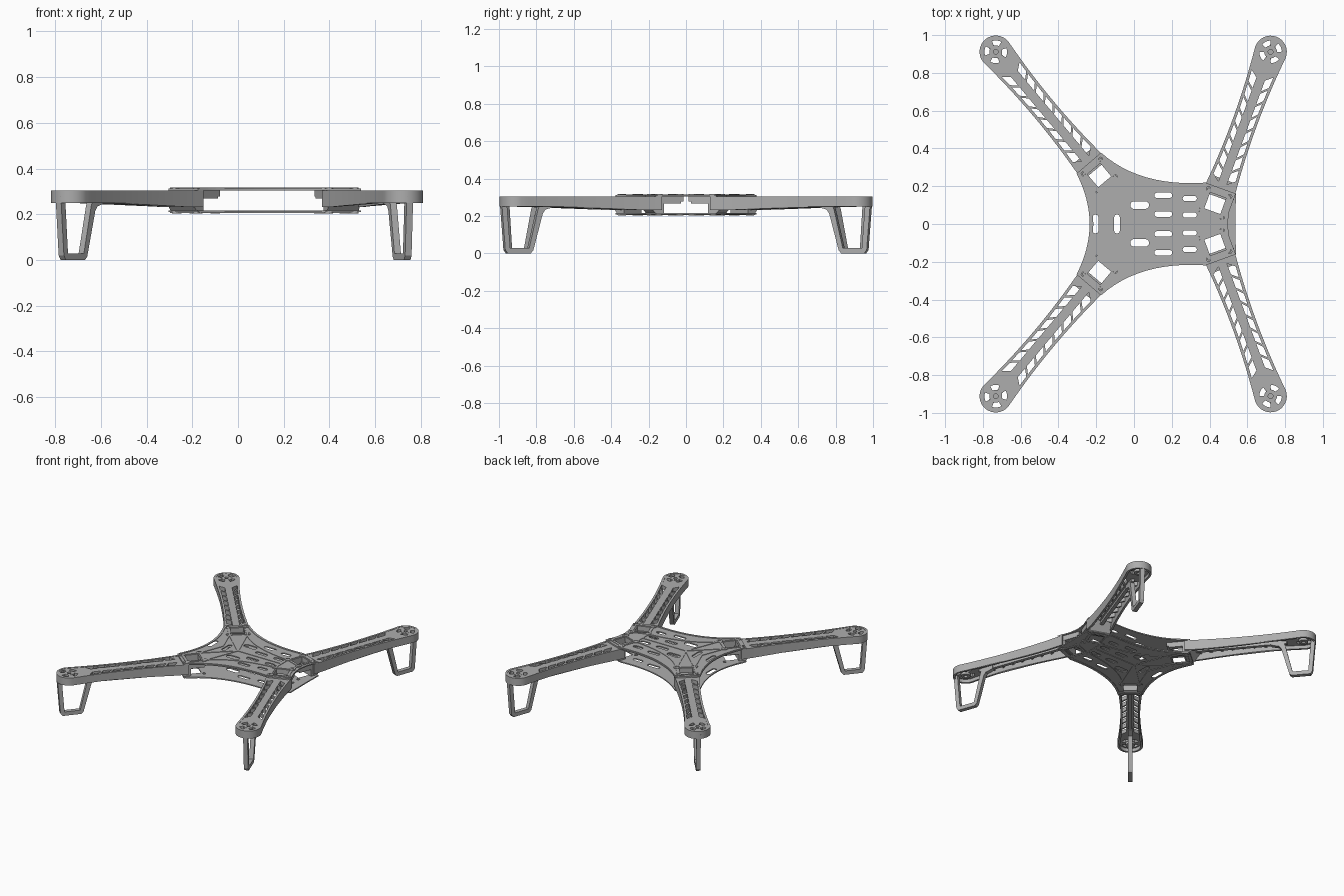
import bpy, bmesh, math
from mathutils import Matrix, Vector

if "Cube" in bpy.data.objects:
    bpy.data.objects.remove(bpy.data.objects["Cube"])

grey = bpy.data.materials.new("frame grey")
grey.diffuse_color = (0.42, 0.42, 0.42, 1)
grey.use_nodes = True
grey.node_tree.nodes["Principled BSDF"].inputs["Base Color"].default_value = grey.diffuse_color
L, R = 0.853, 0.086          # arm length to motor centre, motor pad radius


def add(name, me):
    me.materials.clear()
    me.materials.append(grey)
    me.shade_smooth()
    me.set_sharp_from_angle(angle=math.radians(30))
    ob = bpy.data.objects.new(name, me)
    bpy.context.collection.objects.link(ob)
    return ob


def slab(name, loops, z0, z1):
    """Flat sheet from an outline loop followed by hole loops."""
    cu = bpy.data.curves.new(name, 'CURVE')
    cu.dimensions, cu.fill_mode = '2D', 'BOTH'
    cu.extrude = (z1 - z0) / 2
    for loop in loops:
        sp = cu.splines.new('POLY')
        sp.points.add(len(loop) - 1)
        for p, (x, y) in zip(sp.points, loop):
            p.co = (x, y, 0, 1)
        sp.use_cyclic_u = True
    tmp = bpy.data.objects.new(name, cu)
    bpy.context.collection.objects.link(tmp)
    bpy.context.view_layer.update()
    me = bpy.data.meshes.new_from_object(tmp.evaluated_get(bpy.context.evaluated_depsgraph_get()))
    bpy.data.objects.remove(tmp)
    me.transform(Matrix.Translation((0, 0, (z0 + z1) / 2)))
    bm = bmesh.new()
    bm.from_mesh(me)
    bmesh.ops.remove_doubles(bm, verts=bm.verts, dist=1e-5)
    bmesh.ops.recalc_face_normals(bm, faces=bm.faces)
    bm.to_mesh(me)
    bm.free()
    return add(name, me)


def circle(x, y, r, n=20):
    return [(x + r * math.cos(2 * math.pi * i / n), y + r * math.sin(2 * math.pi * i / n)) for i in range(n)]


def rect(x, y, a, b):
    return [(x - a, y - b), (x + a, y - b), (x + a, y + b), (x - a, y + b)]


def slot(x, y, w, h):
    """Rounded slot, w by h."""
    r, pts = min(w, h) / 2, []
    for i in range(16):
        a = 2 * math.pi * (i + 0.5) / 16
        c, s = math.cos(a), math.sin(a)
        pts.append((x + r * c + math.copysign(w / 2 - r, c), y + r * s + math.copysign(h / 2 - r, s)))
    return pts


def bend(p, c, q, n=12):
    return [((1-t)**2 * p[0] + 2*t*(1-t) * c[0] + t*t * q[0],
             (1-t)**2 * p[1] + 2*t*(1-t) * c[1] + t*t * q[1]) for t in (i / n for i in range(n + 1))]


def mirror(pts):
    return [(x, -y) for x, y in reversed(pts)]


# Arm placements: centre of the square root opening and motor position
ROOTS = [((-0.184, 0.258), (-0.732, 0.912)), ((0.43, 0.11), (0.722, 0.908))]
FRAMES = []
for c, m in ROOTS:
    a = math.atan2(m[1] - c[1], m[0] - c[0])
    for s in (1, -1):
        FRAMES.append(Matrix.Translation((c[0], s * c[1], 0)) @ Matrix.Rotation(s * a, 4, 'Z'))


def place(M, pts):
    return [tuple((M @ Vector((u, v, 0))).xy) for u, v in pts]


# ---- Centre plates ----
bolts = [p for M in FRAMES for p in place(M, rect(0, 0, 0.06, 0.06))]
holes = [place(M, rect(0, 0, 0.045, 0.045)) for M in FRAMES]
holes += [circle(x, y, 0.011, 12) for x, y in bolts]
for s in (1, -1):
    holes.append(slot(0.03, s * 0.1, 0.1, 0.04))
    holes += [slot(0.155, s * y, 0.095, 0.028) for y in (0.052, 0.152)]
    holes += [slot(0.295, s * y, 0.075, 0.028) for y in (0.048, 0.135)]
holes += [slot(-0.205, 0, 0.035, 0.1), slot(-0.09, 0, 0.03, 0.1)]

side = bend((0.379, 0.219), (0.03, 0.195), (-0.175, 0.378)) + bend((-0.304, 0.267), (-0.235, 0.13), (-0.235, 0))
top_half = [(0.495, 0), (0.505, 0.07), (0.539, 0.161)] + side
low_half = [(0.538, 0), (0.539, 0.161)] + side
slab("top_plate", [top_half + mirror(top_half)[1:-1]] + holes, 0.305, 0.313)
slab("bottom_plate", [low_half + mirror(low_half)[1:-1]] + holes, 0.209, 0.217)

# ---- Raised ribs and bolt collars on both plates ----
paths = [[(0, 0), (0.353, 0)], [(0.466, 0.033), (0.466, -0.033)]]
for M in FRAMES:
    sq = place(M, rect(0, 0, 0.06, 0.06))
    paths.append(sq + sq[:1])
half = [[(-0.193, 0.177), (0, 0)], [(-0.098, 0.25), (0, 0)], [(-0.193, 0.177), (-0.125, 0)],
        [(0.353, 0.074), (0.353, 0)],
        bend((-0.098, 0.25), (0.03, 0.1), (0.353, 0.074)),
        bend((-0.17, 0.362), (0.03, 0.18), (0.379, 0.206)),
        bend((-0.29, 0.258), (-0.222, 0.13), (-0.222, 0))]
paths += half + [mirror(p) for p in half]


def ribs(name, z0, z1, w=0.013):
    bm = bmesh.new()
    for path in paths:
        for p, q in zip(path, path[1:]):
            p, q = Vector(p), Vector(q)
            d = q - p
            mid = (p + q) / 2
            bmesh.ops.create_cube(bm, size=1, matrix=Matrix.Translation((mid.x, mid.y, (z0 + z1) / 2))
                                  @ Matrix.Rotation(math.atan2(d.y, d.x), 4, 'Z')
                                  @ Matrix.Diagonal((d.length + 0.004, w, z1 - z0, 1)))
    # keep bolt holes and square openings clear
    me = bpy.data.meshes.new(name)
    bm.to_mesh(me)
    bm.free()
    return add(name, me)


ribs("top_ribs", 0.312, 0.3165)
ribs("bottom_ribs", 0.2055, 0.210)
for x, y in bolts:
    slab("top_bolt_collar", [circle(x, y, 0.021), circle(x, y, 0.011)], 0.312, 0.318)
    slab("bottom_bolt_collar", [circle(x, y, 0.021), circle(x, y, 0.011)], 0.204, 0.210)


# ---- Arm parts, along local +x ----
def hw(u):
    return 0.066 + 0.02 * ((u - 0.45) / 0.4) ** 2


def outline(d):
    us = [0.05 + d + (L - 0.05 - d) * i / 20 for i in range(20)]
    low = [(u, -(hw(u) - d)) for u in us]
    arc = [(L + (R - d) * math.cos(a), (R - d) * math.sin(a))
           for a in (math.pi * (i / 16 - 0.5) for i in range(17))]
    return low + arc + [(u, -v) for u, v in reversed(low)]


windows = []
for i in range(8):
    u = 0.115 + 0.075 * i
    w = [(u, 0.024), (u + 0.06, 0.024), (u + 0.09, hw(u + 0.09) - 0.015), (u + 0.03, hw(u + 0.03) - 0.015)]
    windows += [w, mirror(w)]

pad = [circle(L, 0, 0.013)]
for k in range(4):
    angs = [math.pi / 4 + k * math.pi / 2 + math.radians(t) for t in (-24, -12, 0, 12, 24)]
    pad.append([(L + 0.034 * math.cos(a), 0.034 * math.sin(a)) for a in angs]
               + [(L + 0.06 * math.cos(a), 0.06 * math.sin(a)) for a in reversed(angs)])

deck = slab("arm_deck", [outline(0.004)] + windows + pad, 0.275, 0.303)
rail = slab("arm_rail", [outline(0), outline(0.015)], 0.25, 0.305)
for v in rail.data.vertices:             # rail deepens towards the root
    if v.co.z < 0.27:
        v.co.z -= 0.018 * min(1, max(0, (0.6 - v.co.x) / 0.45))
spine = slab("arm_spine", [rect(0.41, 0, 0.33, 0.012)], 0.255, 0.28)
hub = slab("motor_hub", [circle(L, 0, 0.032), circle(L, 0, 0.013)], 0.258, 0.304)
root = slab("arm_root", [rect(0.005, 0, 0.08, 0.075), rect(0, 0, 0.045, 0.045)], 0.278, 0.305)
step = slab("arm_root_step", [rect(0, 0.06, 0.06, 0.015), ], 0.268, 0.279)
step2 = slab("arm_root_step", [rect(0, -0.06, 0.06, 0.015), ], 0.268, 0.279)
foot = slab("arm_root_foot", [rect(0.06, 0, 0.025, 0.073)], 0.216, 0.279)
for v in foot.data.vertices:             # sloped outer face
    if v.co.z > 0.25 and v.co.x > 0.06:
        v.co.x += 0.05

# Landing leg: an open loop standing in the plane of the arm
leg = slab("landing_leg", [[(.085, .28), (.064, .02), (.05, 0), (-.08, 0), (-.095, .015), (-.15, .215),
                            (-.165, .235), (-.22, .25), (-.22, .28), (-.14, .28), (-.122, .235),
                            (-.072, .028), (.036, .028), (.056, .28)]], -0.015, 0.015)
leg.data.transform(Matrix.Translation((L, 0, 0)) @ Matrix.Rotation(math.pi / 2, 4, 'X'))

# Repeat every arm part at the four corners
for part in (deck, rail, spine, hub, root, step, step2, foot, leg):
    part.matrix_world = FRAMES[0]
    for M in FRAMES[1:]:
        ob = bpy.data.objects.new(part.name, part.data)
        bpy.context.collection.objects.link(ob)
        ob.matrix_world = M
